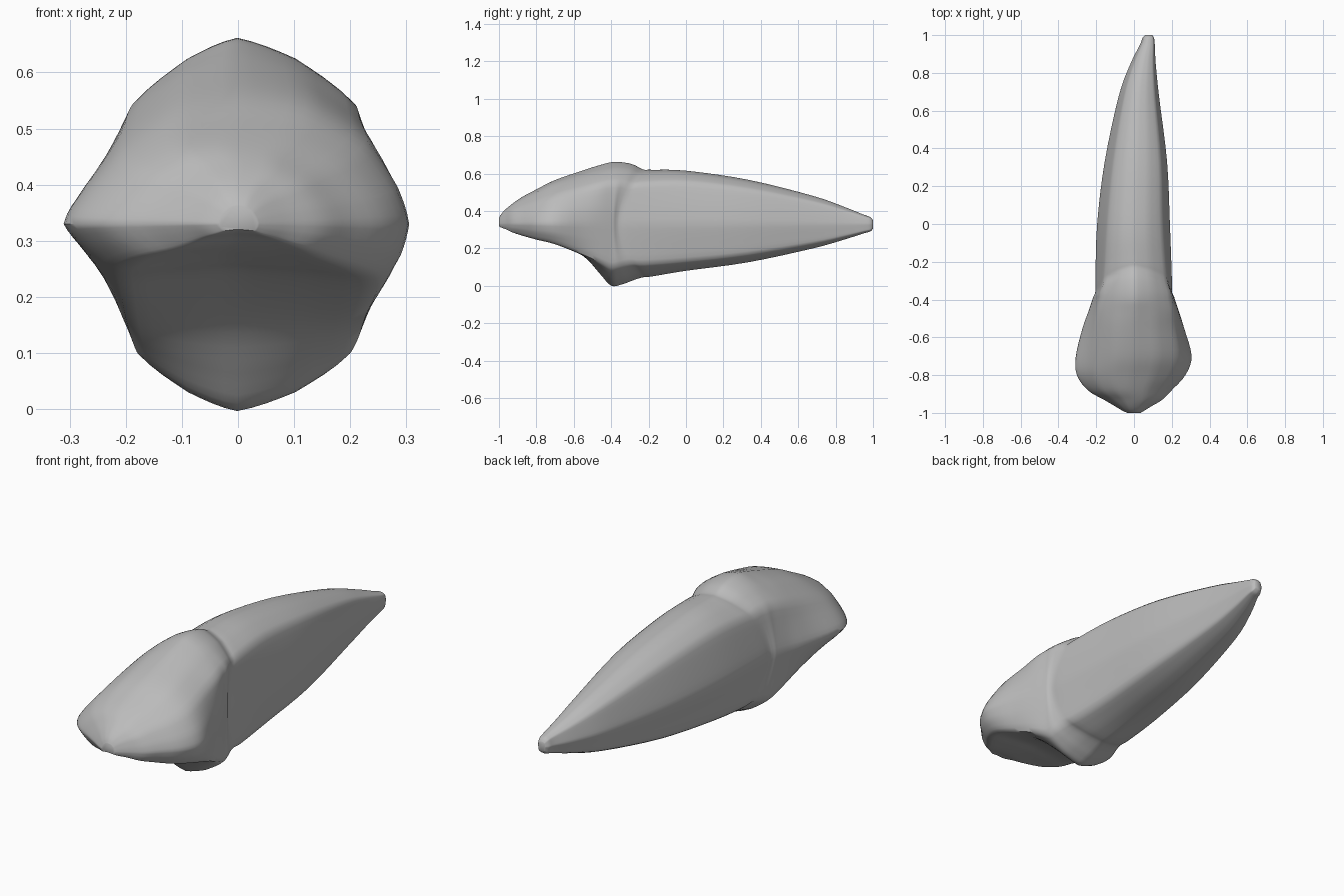
import bpy
import math

if "Cube" in bpy.data.objects:
    bpy.data.objects.remove(bpy.data.objects["Cube"], do_unlink=True)

# Half cross-sections from top ridge to bottom ridge (width and height fractions)
CROWN = [(0, 1), (.4, .92), (.74, .64), (.93, .28), (1, 0), (.95, -.5), (.81, -.98), (.4, -.88), (0, -.8)]
NECK = [(0, 1), (.48, .89), (.92, .67), (.99, .3), (1, 0), (.98, -.35), (.92, -.7), (.48, -.9), (0, -1)]
ROOT = [(0, 1), (.4, .95), (.8, .78), (.93, .4), (1, 0), (.94, -.4), (.84, -.8), (.4, -.95), (0, -1)]
WAIST = .33
LEAN = .17  # the -x side slopes in more than the +x side

# Stations: y, bow, x min, x max, z bottom, z top, shape (0 crown, 1 neck, 2 root)
STATIONS = [
    (-1, 0, -.035, .035, .318, .362, 0),
    (-.988, 0, -.062, .055, .311, .383, 0),
    (-.965, 0, -.1, .092, .302, .408, 0),
    (-.93, 0, -.16, .15, .285, .437, 0),
    (-.88, 0, -.245, .2, .268, .472, 0),
    (-.8, 0, -.302, .272, .245, .515, 0),
    (-.7, 0, -.308, .305, .218, .565, .05),
    (-.55, 0, -.272, .265, .138, .617, .45),
    (-.46, 0, -.24, .237, .055, .645, .85),
    (-.4, 0, -.22, .217, 0, .66, 1),
    (-.385, .045, -.215, .212, .008, .66, 1),
    (-.37, .09, -.208, .204, .03, .647, 1.2),
    (-.35, .12, -.204, .2, .045, .622, 1.4),
    (-.28, .1, -.204, .2, .05, .62, 1.7),
    (0, 0, -.195, .19, .08, .615, 2),
    (.33, 0, -.155, .175, .125, .567, 2),
    (.68, 0, -.08, .132, .2, .48, 2),
    (.85, 0, -.018, .115, .248, .42, 2),
    (.95, 0, .032, .11, .28, .38, 2),
    (.985, 0, .045, .106, .29, .367, 2),
    (1, 0, .058, .096, .305, .35, 2),
]


def mix(a, b, t):
    return tuple(p + (q - p) * t for p, q in zip(a, b))


def spline(a, b, c, d, t):
    """Smooth curve from b to c."""
    return tuple(.5 * (2 * q + (r - p) * t + (2 * p - 5 * q + 4 * r - s) * t * t
                       + (3 * q - p - 3 * r + s) * t ** 3)
                 for p, q, r, s in zip(a, b, c, d))


def ring(station, steps=4):
    y, bow, left, right, bottom, top, shape = station
    first, second = (CROWN, NECK) if shape <= 1 else (NECK, ROOT)
    t = shape if shape <= 1 else shape - 1
    half = [mix(p, q, t) for p, q in zip(first, second)]
    outline = half + [(-u * (1 - LEAN * abs(v)), v) for u, v in half[-2:0:-1]]
    n = len(outline)
    points = []
    for i in range(n):
        quad = [outline[(i + k) % n] for k in (-1, 0, 1, 2)]
        for s in range(steps):
            # Half curved, half straight, to keep the long edges firm
            f = s / steps
            u, v = mix(spline(*quad, f), mix(quad[1], quad[2], f), .5)
            height = top - WAIST if v > 0 else WAIST - bottom
            points.append(((left + right) / 2 + u * (right - left) / 2,
                           y + bow * v * v, WAIST + v * height))
    return points


def loft(name, rings, steps, material):
    """Skin the rings with curved interpolation along the length."""
    last = len(rings) - 1
    rows = []
    for i in range(last):
        quad = [rings[min(max(i + k, 0), last)] for k in (-1, 0, 1, 2)]
        for s in range(steps):
            rows.append([spline(*p, s / steps) for p in zip(*quad)])
    rows.append(rings[-1])
    n = len(rows[0])
    faces = [(r * n + i, (r + 1) * n + i, (r + 1) * n + (i + 1) % n, r * n + (i + 1) % n)
             for r in range(len(rows) - 1) for i in range(n)]
    faces.append(tuple(range(n)))
    faces.append(tuple(reversed(range((len(rows) - 1) * n, len(rows) * n))))
    mesh = bpy.data.meshes.new(name)
    mesh.from_pydata([p for row in rows for p in row], [], faces)
    mesh.materials.append(material)
    obj = bpy.data.objects.new(name, mesh)
    bpy.context.collection.objects.link(obj)
    return obj


# Enamel colour
grey = bpy.data.materials.new("plain_grey")
grey.use_nodes = True
colour = (.5, .5, .5, 1)
grey.diffuse_color = colour
grey.node_tree.nodes["Principled BSDF"].inputs["Base Color"].default_value = colour

# Tooth: crown, collar and tapering root in one skin
tooth = loft("tooth", [ring(s) for s in STATIONS], 4, grey)
bpy.ops.object.select_all(action='DESELECT')
tooth.select_set(True)
bpy.context.view_layer.objects.active = tooth
bpy.ops.object.mode_set(mode='EDIT')
bpy.ops.mesh.select_all(action='SELECT')
bpy.ops.mesh.normals_make_consistent(inside=False)
bpy.ops.object.mode_set(mode='OBJECT')
bpy.ops.object.shade_smooth_by_angle(angle=math.radians(50))
